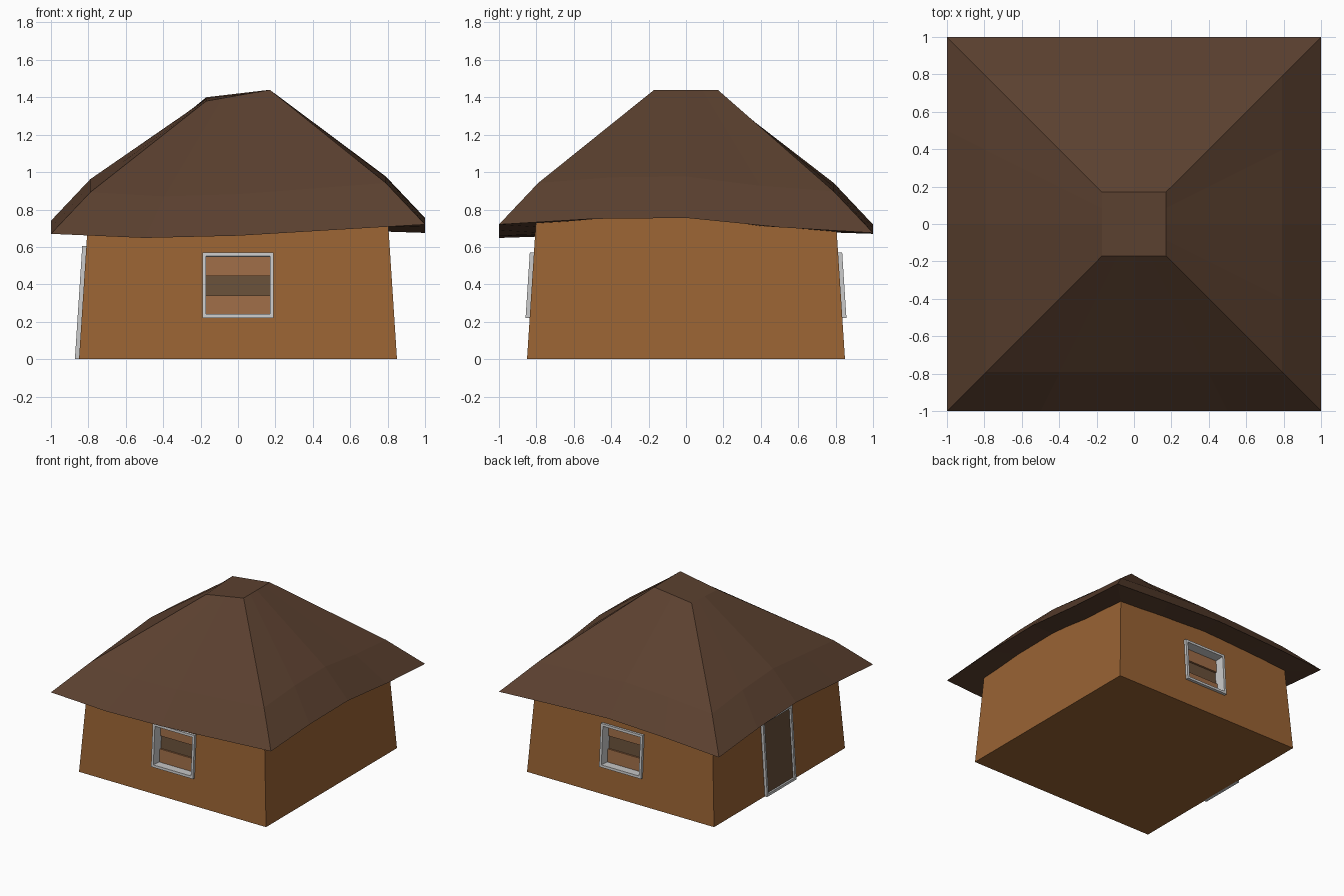
import bpy, bmesh, math
from mathutils import Matrix, Vector

if "Cube" in bpy.data.objects:
    bpy.data.objects.remove(bpy.data.objects["Cube"])


def material(name, rgb):
    m = bpy.data.materials.new(name)
    m.diffuse_color = (*rgb, 1)
    m.use_nodes = True
    m.node_tree.nodes["Principled BSDF"].inputs["Base Color"].default_value = m.diffuse_color
    return m


CLAY = material("clay", (0.32, 0.125, 0.034))
THATCH = material("thatch", (0.105, 0.052, 0.029))
PLANK = material("plank", (0.34, 0.15, 0.062))
DARK = material("dark_wood", (0.14, 0.08, 0.042))


def finish(name, bm, mat=None):
    bmesh.ops.recalc_face_normals(bm, faces=bm.faces[:])
    me = bpy.data.meshes.new(name)
    bm.to_mesh(me)
    bm.free()
    ob = bpy.data.objects.new(name, me)
    bpy.context.collection.objects.link(ob)
    if mat:
        me.materials.append(mat)
    return ob


def boxes(name, items, mat=None):
    """items: (matrix, low corner, high corner)"""
    bm = bmesh.new()
    for m, lo, hi in items:
        lo, hi = Vector(lo), Vector(hi)
        bmesh.ops.create_cube(bm, size=1, matrix=m @ Matrix.Translation((lo + hi) / 2)
                              @ Matrix.Diagonal((*(hi - lo), 1)))
    return finish(name, bm, mat)


def on_wall(degrees):
    """Frame lying in a sloped wall: x along it, y inward, z up the slope."""
    return (Matrix.Rotation(math.radians(degrees), 4, 'Z') @ Matrix.Translation((0, -0.85, 0))
            @ Matrix.Rotation(-math.atan(0.065), 4, 'X'))


def frame(name, m, w, lo, hi, depth, t=0.02):
    out = -0.022
    boxes(name, [(m, (-w, out, lo), (-w + t, depth, hi)),
                 (m, (w - t, out, lo), (w, depth, hi)),
                 (m, (-w + t, out, lo), (w - t, depth, lo + t)),
                 (m, (-w + t, out, hi - t), (w - t, depth, hi))])


# Tapered walls
bm = bmesh.new()
bmesh.ops.create_cube(bm, size=1)
for v in bm.verts:
    half = 0.798 if v.co.z > 0 else 0.85
    v.co = (math.copysign(half, v.co.x), math.copysign(half, v.co.y), 0.8 if v.co.z > 0 else 0)
walls = finish("walls", bm, CLAY)

# Window recesses
cutter = boxes("window_cutter", [(on_wall(a), (-0.18, -0.1, 0.23), (0.18, 0.085, 0.56)) for a in (0, 180)])
cutter.hide_render = True
cutter.hide_viewport = False
cutter.display_type = 'WIRE'
mod = walls.modifiers.new("recess", 'BOOLEAN')
mod.object = cutter
mod.operation = 'DIFFERENCE'
mod.solver = 'EXACT'

# Windows with planks and a dark gap, front and back
for side, angle in (("front", 0), ("back", 180)):
    m = on_wall(angle)
    frame(side + "_window_frame", m, 0.19, 0.22, 0.57, 0.08)
    boxes(side + "_window_planks", [(m, (-0.175, 0.055, 0.235), (0.175, 0.082, 0.345)),
                                    (m, (-0.175, 0.055, 0.45), (0.175, 0.082, 0.555))], PLANK)
    boxes(side + "_window_gap", [(m, (-0.175, 0.07, 0.34), (0.175, 0.083, 0.455))], DARK)

# Door on the left wall
m = on_wall(-90)
frame("door_frame", m, 0.19, 0.0, 0.605, 0.005)
boxes("door_panel", [(m, (-0.175, -0.006, 0.01), (0.175, 0.004, 0.595))], DARK)

# Sagging thatched roof: 16 points per ring, from front left anticlockwise
eave = [0.67, 0.648, 0.66, 0.69, 0.72, 0.75, 0.755, 0.705,
        0.675, 0.70, 0.72, 0.70, 0.67, 0.715, 0.74, 0.705]
top = [1.38, 1.44, 1.44, 1.40]
corners = [Vector(c) for c in ((-1, -1), (1, -1), (1, 1), (-1, 1))]
plan = [corners[i // 4].lerp(corners[(i // 4 + 1) % 4], i % 4 / 4) for i in range(16)]
crown = [top[i // 4] + (top[(i // 4 + 1) % 4] - top[i // 4]) * (i % 4) / 4 for i in range(16)]
levels = [(0.7, [z + 0.01 for z in eave]), (1.0, eave),
          (0.79, [z + 0.222 for z in eave]), (0.17, crown)]
bm = bmesh.new()
rings = [[bm.verts.new((p.x * r, p.y * r, z)) for p, z in zip(plan, zs)] for r, zs in levels]
for a, b in zip(rings, rings[1:]):
    for i in range(16):
        j = (i + 1) % 16
        bm.faces.new((a[i], a[j], b[j], b[i]))
bm.faces.new(rings[-1])
roof = finish("roof", bm, THATCH)
